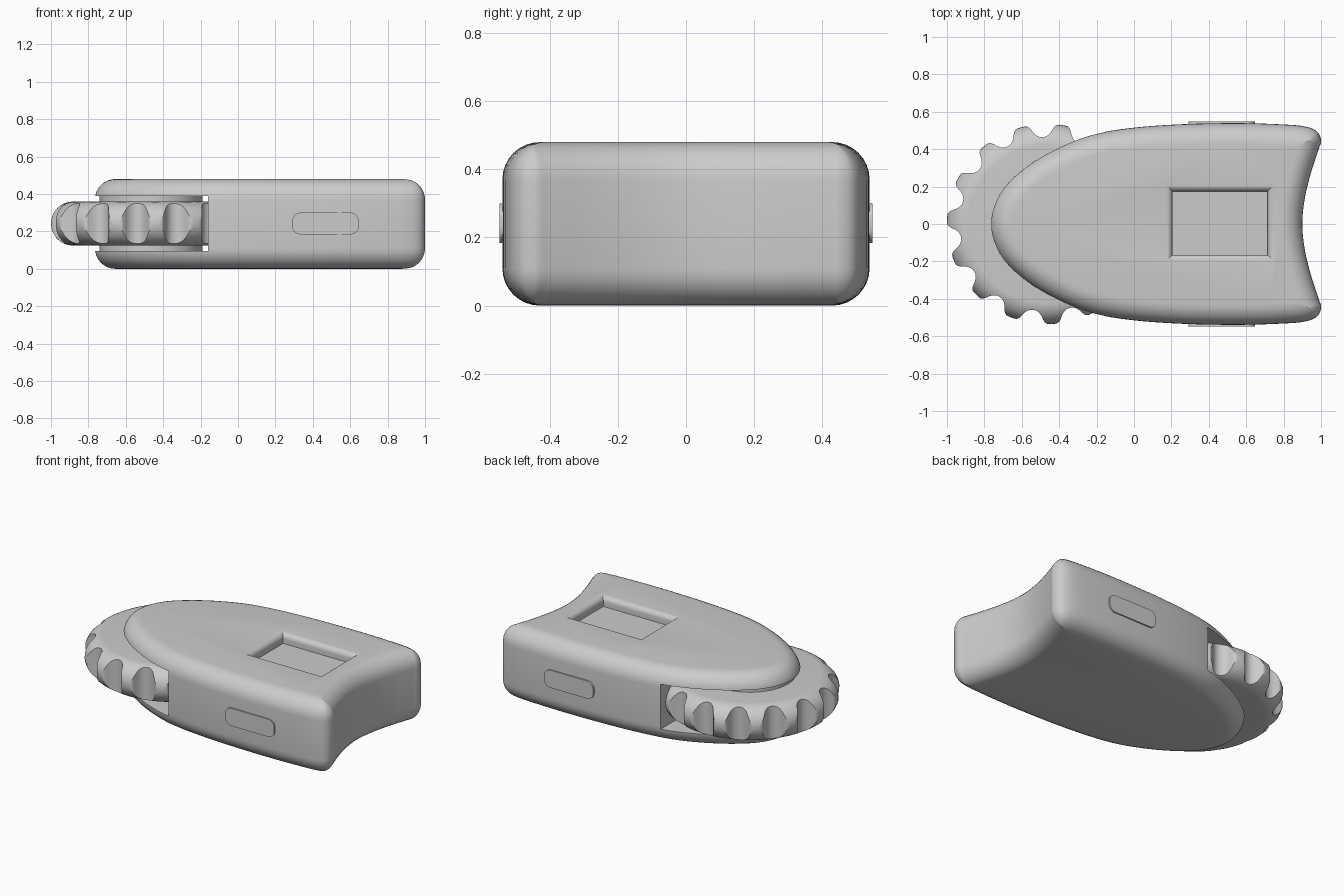
import bpy, bmesh, math
from mathutils import Vector
from mathutils.geometry import interpolate_bezier

cube = bpy.data.objects.get("Cube")
if cube:
    bpy.data.objects.remove(cube)

grey = bpy.data.materials.new("plain_grey")
grey.use_nodes = True
GREY = (0.6, 0.6, 0.6, 1)
grey.diffuse_color = GREY
grey.node_tree.nodes["Principled BSDF"].inputs["Base Color"].default_value = GREY


def make(name, bm):
    bmesh.ops.remove_doubles(bm, verts=bm.verts, dist=1e-5)
    bmesh.ops.recalc_face_normals(bm, faces=bm.faces)
    mesh = bpy.data.meshes.new(name)
    bm.to_mesh(mesh)
    bm.free()
    mesh.materials.append(grey)
    obj = bpy.data.objects.new(name, mesh)
    bpy.context.collection.objects.link(obj)
    return obj


def loft(name, rings):
    """Closed skin through equal-length rings, capped at both ends."""
    bm = bmesh.new()
    loops = [[bm.verts.new(p) for p in ring] for ring in rings]
    n = len(loops[0])
    for a, b in zip(loops, loops[1:]):
        for i in range(n):
            j = (i + 1) % n
            bm.faces.new((a[i], a[j], b[j], b[i]))
    bm.faces.new(loops[0])
    bm.faces.new(loops[-1])
    return make(name, bm)


def smooth(obj, angle=35):
    bpy.ops.object.select_all(action='DESELECT')
    obj.select_set(True)
    bpy.context.view_layer.objects.active = obj
    bpy.ops.object.shade_smooth_by_angle(angle=math.radians(angle))


def cut(obj, cutter):
    mod = obj.modifiers.new("cut", 'BOOLEAN')
    mod.operation = 'DIFFERENCE'
    mod.solver = 'EXACT'
    mod.object = cutter
    bpy.context.view_layer.objects.active = obj
    bpy.ops.object.modifier_apply(modifier=mod.name)
    bpy.data.objects.remove(cutter)


def curve_through(pts, steps=7):
    """Closed smooth curve through the points."""
    out, n = [], len(pts)
    for i in range(n):
        p0, p1, p2, p3 = (pts[(i + k) % n] for k in (-1, 0, 1, 2))
        d = (p2 - p1).length / 3
        h1 = p1 + (p2 - p0).normalized() * d
        h2 = p2 - (p3 - p1).normalized() * d
        out += interpolate_bezier(p1, h1, h2, p2, steps + 1)[:-1]
    return [v.to_2d() for v in out]


def inset(pts, d):
    """Inward offset; points that would fold over snap to their neighbour."""
    n, moved, good = len(pts), [], []
    for i, p in enumerate(pts):
        t = (pts[(i + 1) % n] - pts[i - 1]).normalized()
        q = p + Vector((t.y, -t.x)) * d
        moved.append(q)
        good.append(min((q - r).length for r in pts) > d * 0.985 - 1e-6)
    result = []
    for i in range(n):
        k = next(s for o in range(n) for s in (i - o, (i + o) % n) if good[s])
        result.append(moved[k])
    return result


# Body: pointed oval with a hollow rear end and rounded rims
H, R = 0.48, 0.11
half = [(-0.765, 0), (-0.75, 0.09), (-0.705, 0.18), (-0.63, 0.262), (-0.51, 0.35),
        (-0.35, 0.432), (-0.2, 0.483), (0, 0.515), (0.25, 0.533), (0.55, 0.539),
        (0.8, 0.532), (0.92, 0.52), (0.98, 0.493), (1.0, 0.445), (0.987, 0.4),
        (0.945, 0.27), (0.912, 0.13), (0.9, 0)]
side = [Vector((x, y, 0)) for x, y in half]
outline = curve_through(side + [Vector((p.x, -p.y, 0)) for p in side[-2:0:-1]])
levels = []
for i in range(9):
    a = math.pi / 2 * i / 8
    levels.append((R * (1 - math.sin(a)), R * (1 - math.cos(a))))
levels += [(d, H - z) for d, z in reversed(levels)]
body = loft("body", [[(p.x, p.y, z) for p in inset(outline, d)] for d, z in levels])

# Wheel slot across the front half
bm = bmesh.new()
bmesh.ops.create_cube(bm, size=1)
for v in bm.verts:
    v.co = (v.co.x * 1.0 - 0.66, v.co.y * 2, v.co.z * 0.294 + 0.242)
cut(body, make("slot_cutter", bm))

# Display recess with a rolled lip
def rect(g, z):
    return [(0.46 + sx * (0.255 + g), 0.005 + sy * (0.17 + g), z)
            for sx, sy in ((-1, -1), (1, -1), (1, 1), (-1, 1))]

lip = 0.035
recess = [rect(0, H - 0.065)]
for i in range(7):
    a = math.pi / 2 * i / 6
    recess.append(rect(lip * (1 - math.cos(a)), H - lip + lip * math.sin(a) + 0.0005 * (i == 6)))
recess.append(rect(lip, H + 0.1))
cut(body, loft("recess_cutter", recess))
smooth(body, 30)

# Thumb wheel: rounded rim with scooped grips
CX, CZ, FLAT, RIM = -0.465, 0.242, 0.418, 0.117
scoop = [(0, 0.465), (2, 0.467), (4, 0.477), (5.5, 0.492), (6.6, 0.511),
         (7.6, 0.525), (8.8, 0.533), (10.2, 0.535)]
tooth = [(-a, r) for a, r in scoop[:0:-1]] + scoop + [(12, 0.535)]
columns = []
for k in range(15):
    for a, r in tooth:
        ang = math.radians(93 + 24 * k + a)
        stop = math.acos(min(1, (r - FLAT) / RIM))
        arc = [math.pi / 2 + (stop - math.pi / 2) * i / 9 for i in range(10)]
        prof = [(FLAT + RIM * math.cos(t), RIM * math.sin(t)) for t in arc]
        prof += [(q, -z) for q, z in reversed(prof)]
        columns.append([(CX + q * math.cos(ang), q * math.sin(ang), CZ + z) for q, z in prof])
wheel = loft("thumb_wheel", list(zip(*columns)))
smooth(wheel, 30)

# Axle hub that fills the slot above and below the wheel
bm = bmesh.new()
bmesh.ops.create_cone(bm, cap_ends=True, segments=64, radius1=0.275, radius2=0.275, depth=0.3)
bmesh.ops.translate(bm, verts=bm.verts, vec=(CX, 0, CZ))
smooth(make("wheel_hub", bm))

# Side buttons
for name, s in (("left_side_button", 1), ("right_side_button", -1)):
    rings = [[], []]
    for i in range(32):
        a = 2 * math.pi * (i + 0.5) / 32
        c, d = math.cos(a), math.sin(a)
        x = 0.468 + math.copysign(0.133, c) + 0.045 * c
        z = 0.242 + math.copysign(0.013, d) + 0.045 * d
        rings[0].append((x, s * 0.5, z))
        rings[1].append((x, s * 0.547, z))
    smooth(loft(name, rings))
